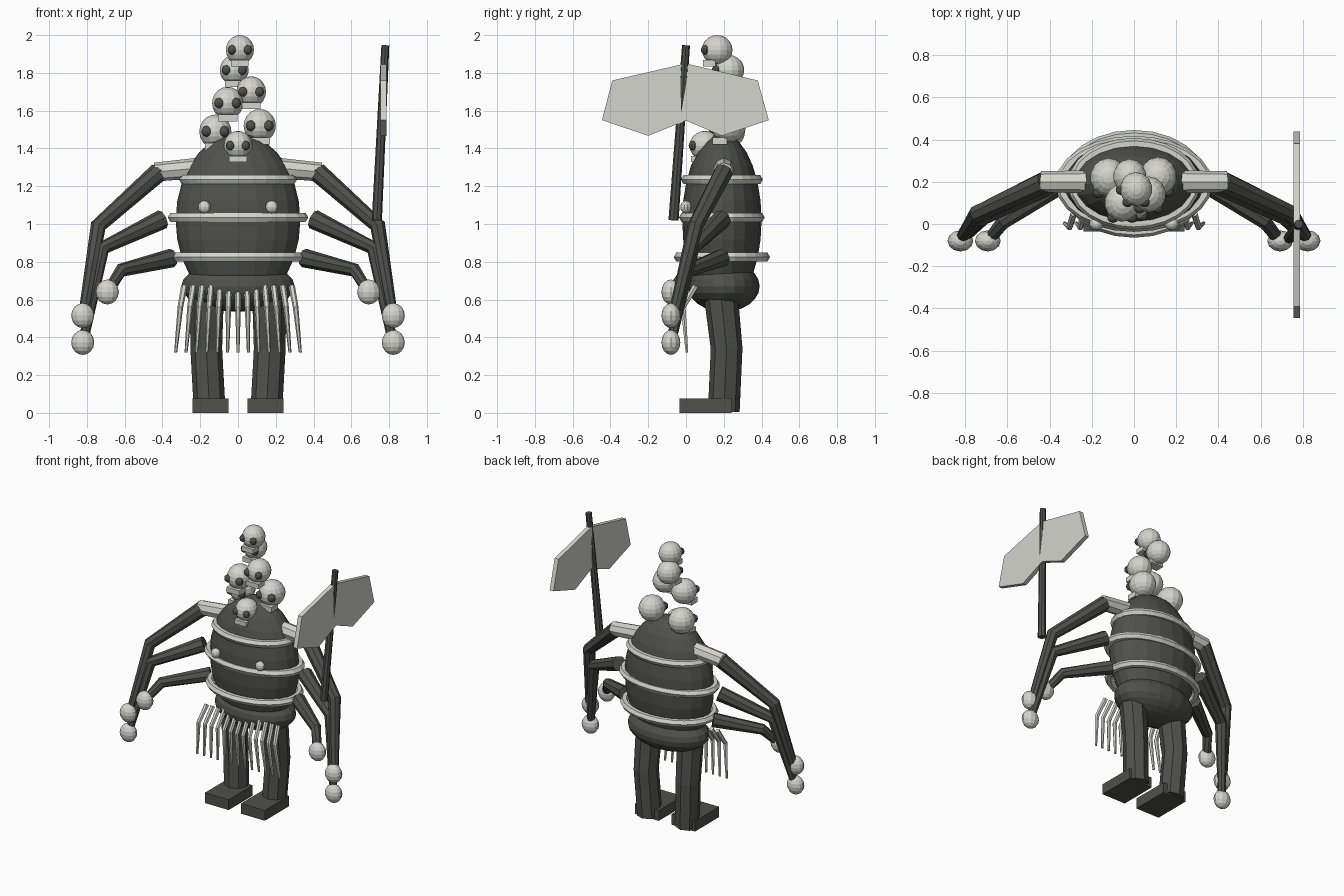
import bpy, bmesh, math
from mathutils import Vector, Matrix

if "Cube" in bpy.data.objects:
    bpy.data.objects.remove(bpy.data.objects["Cube"], do_unlink=True)


def material(name, rgb):
    m = bpy.data.materials.new(name)
    m.use_nodes = True
    col = (*rgb, 1)
    m.diffuse_color = col
    m.node_tree.nodes["Principled BSDF"].inputs["Base Color"].default_value = col
    return m


BONE = material("bone_white", (0.66, 0.66, 0.61))
DARK = material("dark_grey", (0.08, 0.08, 0.073))


def finish(bm, name, mat):
    bmesh.ops.recalc_face_normals(bm, faces=bm.faces)
    me = bpy.data.meshes.new(name)
    bm.to_mesh(me)
    bm.free()
    me.materials.append(mat)
    ob = bpy.data.objects.new(name, me)
    bpy.context.collection.objects.link(ob)
    return ob


def ball(name, mat, loc, size, seg=12, rings=8):
    """Ellipsoid with the given half sizes."""
    bm = bmesh.new()
    m = Matrix.Translation(loc) @ Matrix.Diagonal((*size, 1))
    bmesh.ops.create_uvsphere(bm, u_segments=seg, v_segments=rings, radius=1, matrix=m)
    return finish(bm, name, mat)


def box(name, mat, lo, hi):
    lo, hi = Vector(lo), Vector(hi)
    bm = bmesh.new()
    m = Matrix.Translation((lo + hi) / 2) @ Matrix.Diagonal((*(hi - lo), 1))
    bmesh.ops.create_cube(bm, size=1, matrix=m)
    return finish(bm, name, mat)


def tube(name, mat, path, radii, sides=8, closed=False):
    """Tapered tube swept along a path."""
    pts = [Vector(p) for p in path]
    n = len(pts)
    bm = bmesh.new()
    loops = []
    for i, p in enumerate(pts):
        prev = pts[i - 1] if i or closed else p
        nxt = pts[(i + 1) % n] if i < n - 1 or closed else p
        t = (nxt - prev).normalized()
        ref = Vector((0, 0, 1)) if closed else Vector((0, 1, 0))
        u = t.cross(ref).normalized()
        v = t.cross(u)
        loop = []
        for k in range(sides):
            a = math.tau * k / sides
            loop.append(bm.verts.new(p + radii[i] * (u * math.cos(a) + v * math.sin(a))))
        loops.append(loop)
    for i in range(n if closed else n - 1):
        a, b = loops[i], loops[(i + 1) % n]
        for k in range(sides):
            j = (k + 1) % sides
            bm.faces.new((a[k], a[j], b[j], b[k]))
    if not closed:
        bm.faces.new(loops[0])
        bm.faces.new(loops[-1])
    return finish(bm, name, mat)


# Torso and pelvis
CY = 0.19
ball("torso", DARK, (0, CY, 1.02), (0.33, 0.21, 0.46), 20, 14)
ball("pelvis", DARK, (0, 0.2, 0.67), (0.3, 0.19, 0.135), 20, 12)

# Rib hoops around the torso
for z, rx, ry in ((1.235, 0.285, 0.19), (1.035, 0.345, 0.2), (0.825, 0.325, 0.228)):
    path = [(rx * math.cos(a), CY + ry * math.sin(a), z)
            for a in (math.tau * i / 24 for i in range(24))]
    tube("rib_hoop", BONE, path, [0.027] * 24, 6, closed=True)

# Paired limbs
for side, s in (("left", 1), ("right", -1)):
    def limb(name, mat, path, radii, sides=8):
        tube(f"{side}_{name}", mat, [(s * x, y, z) for x, y, z in path], radii, sides)

    limb("leg", DARK, [(0.165, 0.185, 0.62), (0.168, 0.215, 0.34), (0.15, 0.2, 0.01)],
         [0.09, 0.084, 0.084])
    xs = sorted((s * 0.05, s * 0.24))
    box(f"{side}_foot", DARK, (xs[0], -0.035, 0), (xs[1], 0.24, 0.075))
    limb("shoulder", BONE, [(0.17, 0.2, 1.3), (0.44, 0.2, 1.275)], [0.055, 0.05])
    limb("upper_arm", DARK, [(0.42, 0.2, 1.275), (0.74, 0.05, 0.99), (0.82, -0.07, 0.5)],
         [0.052, 0.042, 0.028])
    limb("middle_arm", DARK, [(0.4, 0.19, 1.025), (0.72, 0.03, 0.87), (0.82, -0.08, 0.37)],
         [0.052, 0.04, 0.025])
    limb("lower_arm", DARK, [(0.35, 0.19, 0.82), (0.62, 0.01, 0.755), (0.69, -0.08, 0.64)],
         [0.05, 0.036, 0.028])
    for x, z in ((0.822, 0.515), (0.822, 0.373), (0.692, 0.64)):
        ball(f"{side}_hand", BONE, (s * x, -0.08, z), (0.061, 0.05, 0.066))
    ball(f"{side}_chest_stud", BONE, (s * 0.178, 0, 1.09), (0.034, 0.03, 0.034), 10, 8)

# Hanging fringe at the waist
COUNT = 13
for i in range(COUNT):
    f = 2 * i / (COUNT - 1) - 1
    tube("fringe_strand", BONE,
         [(0.285 * f, 0.05, 0.67), (0.305 * f, -0.015, 0.56), (0.33 * f, 0.005, 0.32)],
         [0.017, 0.015, 0.008], 6)

# Stacked skulls: x, y, z, radius
SKULLS = [(0.01, 0.165, 1.922, 0.078), (-0.02, 0.225, 1.815, 0.08),
          (0.07, 0.14, 1.7, 0.082), (-0.055, 0.1, 1.64, 0.086),
          (-0.12, 0.22, 1.49, 0.089), (0.115, 0.225, 1.52, 0.089),
          (0, 0.1, 1.415, 0.078)]
for x, y, z, r in SKULLS:
    ball("skull", BONE, (x, y, z), (r * 0.98, r * 1.04, r), 14, 10)
    box("jaw", BONE, (x - 0.6 * r, y - 0.95 * r, z - 1.12 * r),
        (x + 0.6 * r, y - 0.1 * r, z - 0.7 * r))
    for s in (-1, 1):
        ball("eye", DARK, (x + s * 0.52 * r, y - 0.8 * r, z),
             (0.32 * r, 0.3 * r, 0.32 * r), 10, 8)

# Pole with double-bladed axe head
tube("axe_pole", DARK, [(0.735, -0.066, 1.02), (0.78, 0, 1.945)], [0.027, 0.021])
outline = [(-0.445, 1.55), (-0.2, 1.467), (0, 1.547), (0.19, 1.467),
           (0.438, 1.55), (0.38, 1.76), (0, 1.85), (-0.39, 1.76)]
bm = bmesh.new()
blade = bm.faces.new([bm.verts.new((0.755, y, z)) for y, z in outline])
ext = bmesh.ops.extrude_face_region(bm, geom=[blade])
bmesh.ops.translate(bm, vec=(0.031, 0, 0),
                    verts=[g for g in ext["geom"] if isinstance(g, bmesh.types.BMVert)])
finish(bm, "axe_head", BONE)
